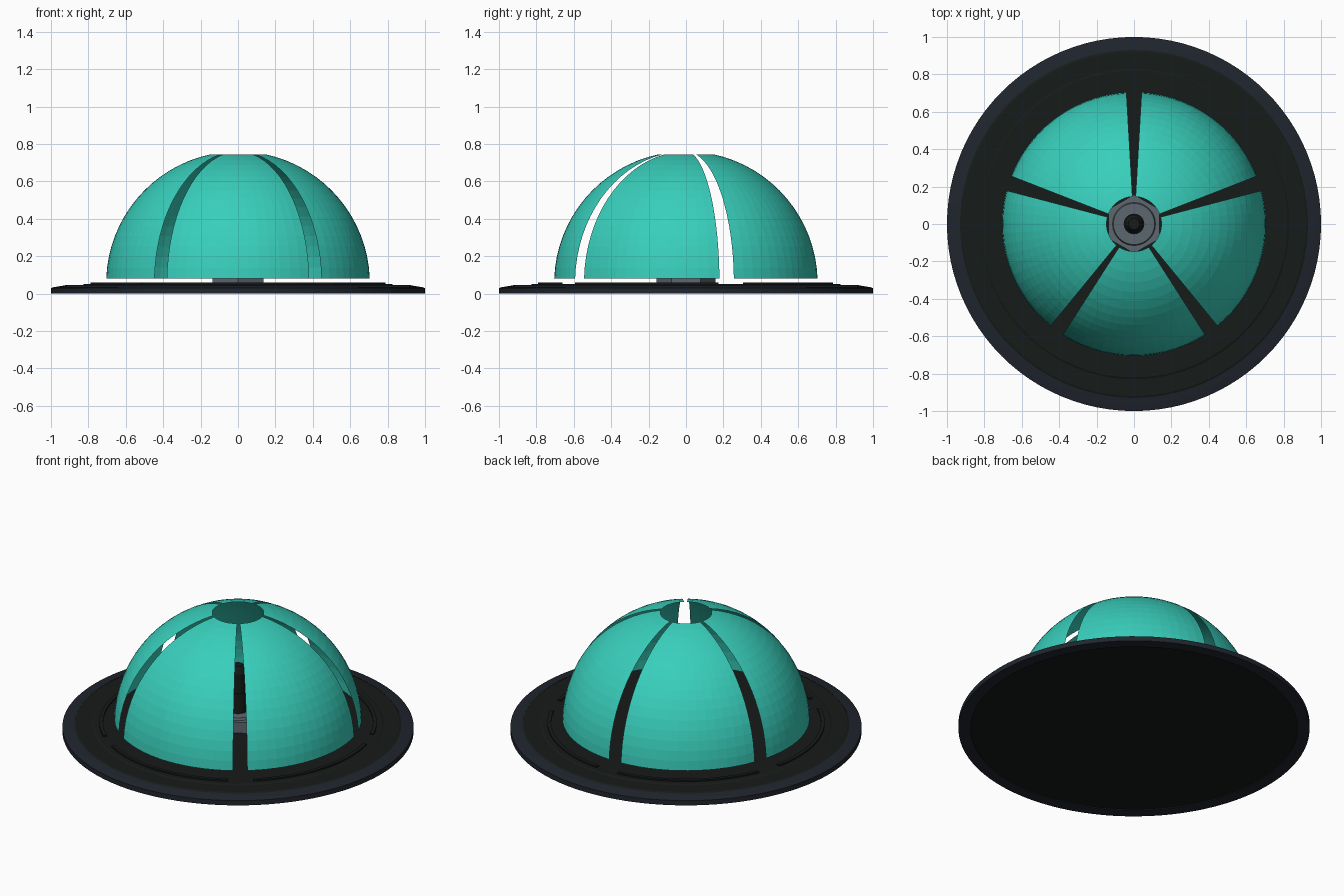
import bpy, bmesh, math

if "Cube" in bpy.data.objects:
    bpy.data.objects.remove(bpy.data.objects["Cube"])


def material(name, rgb):
    m = bpy.data.materials.new(name)
    m.diffuse_color = (*rgb, 1)
    m.use_nodes = True
    m.node_tree.nodes["Principled BSDF"].inputs["Base Color"].default_value = m.diffuse_color
    return m


TEAL = material("teal", (0.04, 0.62, 0.50))
BLACK = material("black", (0.008, 0.011, 0.010))
RIM = material("rim_dark", (0.014, 0.018, 0.026))
STEEL = material("steel", (0.11, 0.135, 0.16))


def sweep(name, profile, mat, start=0.0, end=360.0, steps=96, closed=False):
    """Revolve an (r, z) profile about z between two angles in degrees."""
    bm = bmesh.new()
    full = end - start >= 360
    count = steps if full else steps + 1
    cols = []
    for i in range(count):
        a = math.radians(start + (end - start) * i / steps)
        cols.append([bm.verts.new((r * math.cos(a), r * math.sin(a), z))
                     for r, z in profile])
    n = len(profile)
    for i in range(steps):
        a, b = cols[i], cols[(i + 1) % count]
        for j in range(n if closed else n - 1):
            k = (j + 1) % n
            bm.faces.new((a[j], b[j], b[k], a[k]))
    if closed and not full:
        bm.faces.new(cols[0])
        bm.faces.new(cols[-1])
    bmesh.ops.remove_doubles(bm, verts=bm.verts, dist=1e-5)
    bmesh.ops.recalc_face_normals(bm, faces=bm.faces)
    me = bpy.data.meshes.new(name)
    bm.to_mesh(me)
    bm.free()
    me.materials.append(mat)
    ob = bpy.data.objects.new(name, me)
    bpy.context.collection.objects.link(ob)
    return ob


# Round base plate with stepped top
sweep("base_plate", [(0, 0.005), (0.97, 0.005), (0.97, 0.036), (0.93, 0.042),
                     (0.92, 0.047), (0.83, 0.047), (0.82, 0.052), (0, 0.052)], BLACK)
# Outer rim
sweep("base_rim", [(0.96, 0), (1.0, 0), (1.0, 0.03), (0.985, 0.034),
                   (0.93, 0.043), (0.93, 0.0)], RIM, closed=True)

# Five dome petals and the raised arcs around them
R, CZ, ROWS, HALF = 0.705, 0.055, 16, 32.7
lo, hi = math.asin(0.025 / R), math.radians(78)
dome = [(R * math.cos(t), CZ + R * math.sin(t))
        for t in (lo + (hi - lo) * i / ROWS for i in range(ROWS + 1))]
arc = [(0.768, 0.045), (0.79, 0.045), (0.79, 0.06), (0.768, 0.06)]
for i in range(5):
    mid = 270 + 72 * i
    petal = sweep(f"dome_petal_{i + 1}", dome, TEAL, mid - HALF, mid + HALF, 14)
    # make the normals of the open shell point outward
    if petal.data.polygons[0].normal.dot(petal.data.polygons[0].center) < 0:
        petal.data.flip_normals()
    sweep(f"base_arc_{i + 1}", arc, BLACK, mid - HALF + 2, mid + HALF - 2, 18, True)

# Central hex nut and pin inside the dome
sweep("hex_nut", [(0, 0.05), (0.157, 0.05), (0.157, 0.12), (0, 0.12)],
      STEEL, 30, 390, 6)
sweep("nut_collar", [(0, 0.12), (0.115, 0.12), (0.11, 0.135), (0, 0.135)], STEEL, steps=32)
sweep("pin_shaft", [(0, 0.13), (0.055, 0.13), (0.055, 0.26), (0, 0.26)], BLACK, steps=24)
sweep("pin_cap", [(0, 0.26), (0.05, 0.26), (0.05, 0.38), (0.03, 0.42), (0, 0.42)],
      BLACK, steps=16)

# Smooth the machined parts, keep the dome faceted
for ob in bpy.context.collection.objects:
    ob.select_set(not ob.name.startswith(("dome", "hex")))
bpy.context.view_layer.objects.active = bpy.data.objects["base_plate"]
bpy.ops.object.shade_smooth_by_angle(angle=math.radians(25))
